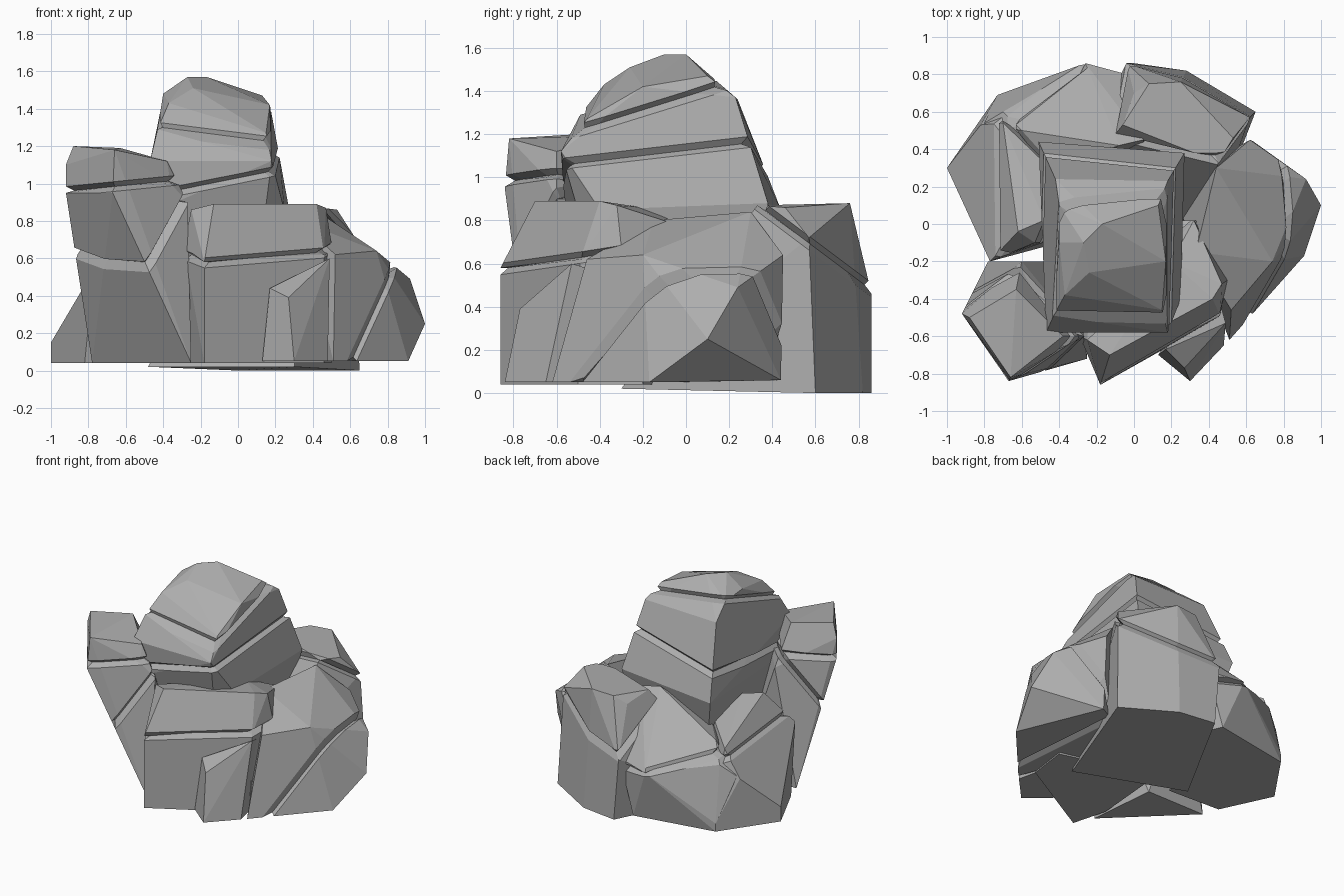
import bpy
import bmesh
from mathutils import Vector

default_cube = bpy.data.objects.get("Cube")
if default_cube:
    bpy.data.objects.remove(default_cube, do_unlink=True)

# One stone colour for every boulder
stone = bpy.data.materials.new("grey_stone")
stone.use_nodes = True
stone_colour = (.42, .42, .42, 1)
stone.diffuse_color = stone_colour
shader = stone.node_tree.nodes["Principled BSDF"]
shader.inputs["Base Color"].default_value = stone_colour
shader.inputs["Roughness"].default_value = .9


def all_geometry(mesh):
    return mesh.verts[:] + mesh.edges[:] + mesh.faces[:]


def carve_groove(mesh, point, normal, half_width, depth):
    """Cut three parallel loops and pull the middle loop inwards."""
    point, normal = Vector(point), Vector(normal).normalized()
    for offset in (-half_width, half_width, 0):
        bmesh.ops.bisect_plane(mesh, geom=all_geometry(mesh), dist=.0001,
                               plane_co=point + normal * offset,
                               plane_no=normal)
    loop = [v for v in mesh.verts if abs((v.co - point).dot(normal)) < .0005]
    if not loop:
        return
    centre = sum((v.co for v in loop), Vector()) / len(loop)
    for vert in loop:
        inward = centre - vert.co
        vert.co += inward.normalized() * min(depth, inward.length / 2)


def boulder(name, corners, grooves=(), half_width=.026, depth=.045):
    """Wrap the corners in flat facets, then carve the cracks."""
    mesh = bmesh.new()
    for corner in corners:
        mesh.verts.new(corner)
    bmesh.ops.convex_hull(mesh, input=mesh.verts[:])
    loose = [v for v in mesh.verts if not v.link_faces]
    bmesh.ops.delete(mesh, geom=loose, context='VERTS')
    bmesh.ops.dissolve_limit(mesh, angle_limit=.1,
                             verts=mesh.verts[:], edges=mesh.edges[:])
    for point, normal in grooves:
        carve_groove(mesh, point, normal, half_width, depth)
    bmesh.ops.recalc_face_normals(mesh, faces=mesh.faces[:])
    data = bpy.data.meshes.new(name)
    mesh.to_mesh(data)
    mesh.free()
    data.materials.append(stone)
    rock = bpy.data.objects.new(name, data)
    bpy.context.collection.objects.link(rock)
    return rock


# Tall central boulder with a sloping cap
boulder("central_boulder", [
    (-.27, -.1, 1.57), (-.17, 0, 1.57), (-.24, -.26, 1.51),
    (-.4, -.1, 1.48), (-.37, -.38, 1.43), (-.4, .1, 1.46),
    (.13, .1, 1.47), (.17, -.2, 1.42), (.15, -.46, 1.27),
    (-.43, -.49, 1.29), (-.42, .24, 1.36), (.18, .23, 1.37),
    (-.47, -.58, 1.12), (.18, -.58, 1.12), (-.51, .44, .85),
    (.27, .38, .88), (.25, -.4, .85), (-.45, -.56, .85),
    (-.42, .34, .5), (.2, .3, .5), (.1, -.4, .5), (-.4, -.4, .5),
], [((.14, -.45, 1.235), (.12, -.31, 1)),
    ((.18, -.58, 1.06), (-.2, -.11, 1))])

# Leaning pillar at the front corner, undercut at its foot
boulder("leaning_pillar", [
    (-.88, -.5, 1.2), (-.66, -.82, 1.18), (-.63, -.35, 1.19),
    (-.38, -.6, 1.12), (-.92, -.48, 1.1), (-.92, -.48, .95),
    (-.67, -.84, .95), (-.36, -.65, 1), (-.27, -.6, .9),
    (-.6, -.2, .9), (-.78, -.2, .04), (-.25, -.72, .04),
    (-.3, -.2, .04),
], [((-.9, -.5, .96), (-.1, 0, 1)),
    ((-.5, -.77, .56), (-.87, -1, 1))])

# Broad block in the middle of the front
boulder("front_block", [
    (-.25, -.62, .86), (-.13, -.7, .89), (.42, -.4, .89),
    (.47, -.32, .87), (.2, -.2, .86), (.32, .02, .76),
    (-.29, -.6, .66), (-.18, -.86, .58), (.46, -.49, .62),
    (.5, -.3, .68), (.34, .02, .6), (-.25, -.6, .04),
    (-.18, -.86, .04), (.46, -.5, .04), (.5, -.2, .04), (-.2, 0, .04),
], [((-.18, -.86, .575), (.01, -.16, 1))])

# Small wedge leaning on the block
boulder("front_wedge", [
    (.13, -.7, .05), (.3, -.84, .05), (.48, -.65, .05),
    (.49, -.53, .6), (.45, -.5, .56), (.27, -.77, .39),
    (.17, -.67, .44), (.4, -.2, .5), (.4, -.3, .05),
])

# Wide boulder sloping down the side
boulder("side_boulder", [
    (.51, -.62, .05), (.52, -.46, .62), (.74, -.2, .64),
    (.44, .3, .84), (.33, -.15, .8), (.62, .45, .64),
    (.82, .02, .56), (.92, .24, .49), (1, .1, .25),
    (.91, -.17, .05), (.64, .44, .06), (.2, .2, .05),
], [((.61, -.53, .05), (-.1, -.01, .054))])

# Upright boulder at the back, its base reaching under the others
boulder("back_boulder", [
    (0, .7, .81), (.08, .75, .87), (.25, .76, .88),
    (-.06, .53, .87), (.45, .33, .87), (.53, .46, .86),
    (.62, .57, .72), (-.04, .86, .46), (.27, .8, .48),
    (.64, .59, .45), (0, .86, 0), (.28, .82, 0), (.65, .6, 0),
    (.3, -.3, .02), (-.48, 0, .02),
], [((.64, .59, .68), (0, .75, 1))])

# Low slab spreading behind the central boulder
boulder("back_slab", [
    (-.08, .42, .86), (.05, .45, .84), (-.6, .5, .62),
    (-.42, .3, .65), (-.26, .86, .42), (0, .79, .44),
    (-.7, .6, .5), (-.8, .54, .42), (-.73, .69, .1),
    (-.73, .69, .04), (-.12, .8, .04), (-.5, .1, .04), (.1, .3, .04),
], [((-.26, .84, .42), (.2, .2, 1))])

# Low slab spreading beside the pillar
boulder("side_slab", [
    (-.62, -.04, .78), (-.48, .02, .76), (-.45, .3, .65),
    (-.7, .54, .6), (-.82, .53, .4), (-.82, -.03, .47),
    (-.77, -.2, .54), (-.53, -.1, .7), (-1, .3, .15),
    (-1, .3, .04), (-.73, .69, .1), (-.73, .69, .04),
    (-.82, -.08, .04), (-.4, -.1, .04), (-.3, .4, .04),
], [((-.72, .5, .54), (.3, .1, 1))])
